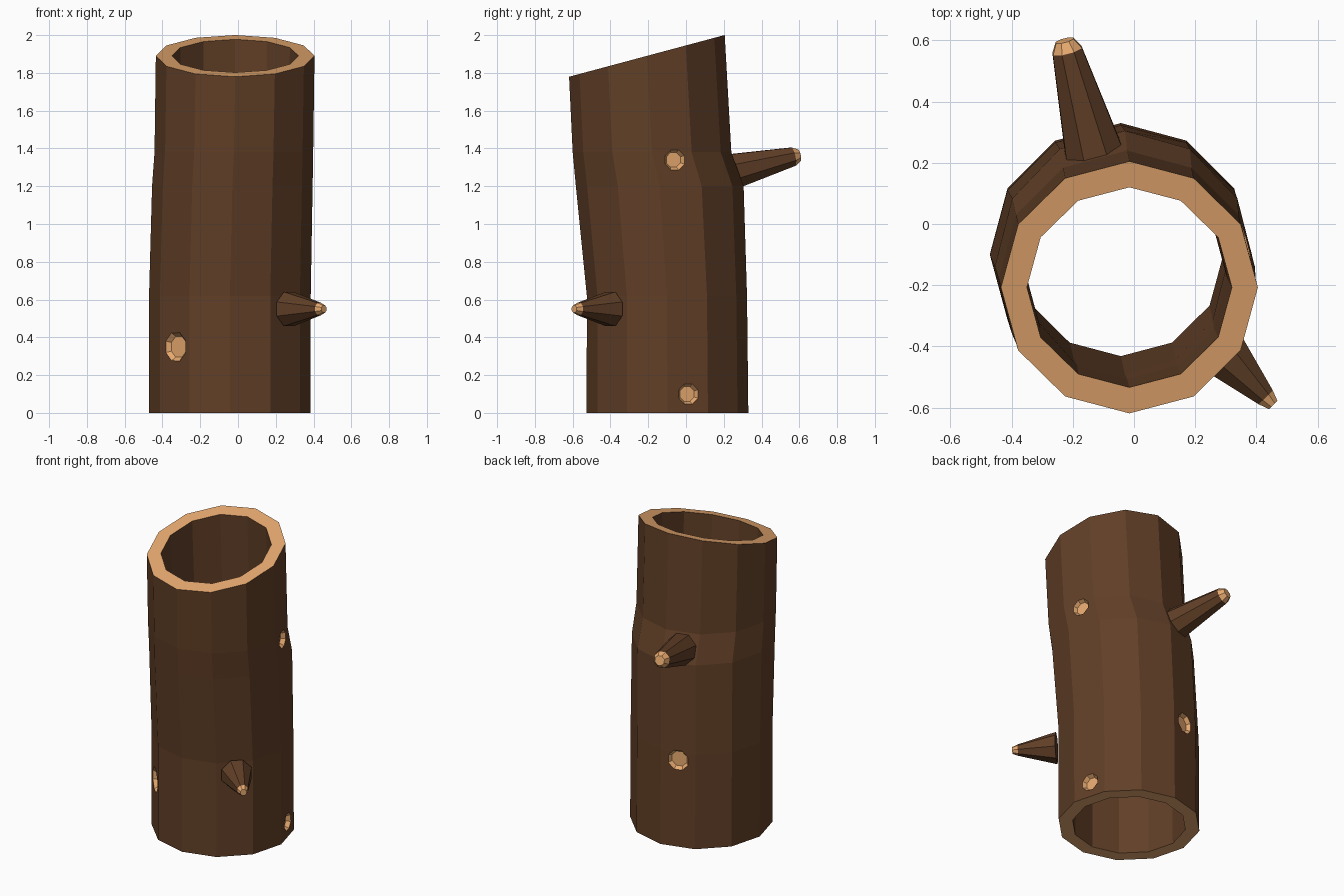
import bpy, bmesh, math
from mathutils import Vector

if "Cube" in bpy.data.objects:
    bpy.data.objects.remove(bpy.data.objects["Cube"])


def material(name, color):
    m = bpy.data.materials.new(name)
    m.diffuse_color = color
    m.use_nodes = True
    m.node_tree.nodes["Principled BSDF"].inputs["Base Color"].default_value = m.diffuse_color
    return m


BARK = material("bark", (0.12, 0.05, 0.02, 1))
WOOD = material("cut_wood", (0.80, 0.40, 0.16, 1))


def finish(bm, name):
    bmesh.ops.recalc_face_normals(bm, faces=bm.faces)
    me = bpy.data.meshes.new(name)
    bm.to_mesh(me)
    bm.free()
    me.materials.append(BARK)
    me.materials.append(WOOD)
    ob = bpy.data.objects.new(name, me)
    bpy.context.collection.objects.link(ob)
    return ob


def bridge(bm, a, b, mat):
    n = len(a)
    for i in range(n):
        j = (i + 1) % n
        bm.faces.new((a[i], a[j], b[j], b[i])).material_index = mat


# Hollow trunk: z, centre x, centre y, radius x, radius y
RINGS = [(0.0, -0.043, -0.098, 0.428, 0.428),
         (0.62, -0.043, -0.101, 0.428, 0.424),
         (1.20, -0.030, -0.139, 0.425, 0.444),
         (1.38, -0.022, -0.180, 0.420, 0.420),
         (2.0, -0.015, -0.207, 0.420, 0.412)]
SIDES = 12
WALL = 0.085


def trunk_ring(bm, ring, inset):
    z, cx, cy, rx, ry = ring
    out = []
    for i in range(SIDES):
        a = 2 * math.pi * i / SIDES
        y = (ry - inset) * math.sin(a)
        h = 1.89 + 0.268 * y if z == 2.0 else z      # slanted top cut
        out.append(bm.verts.new((cx + (rx - inset) * math.cos(a), cy + y, h)))
    return out


bm = bmesh.new()
outer = [trunk_ring(bm, r, 0) for r in RINGS]
inner = [trunk_ring(bm, r, WALL if r[0] in (0.0, 2.0) else WALL + 0.008) for r in RINGS]
for walls in (outer, inner):
    for a, b in zip(walls, walls[1:]):
        bridge(bm, a, b, 0)
bridge(bm, outer[0], inner[0], 1)
bridge(bm, outer[-1], inner[-1], 1)
trunk = finish(bm, "hollow_trunk")


def lathe(name, start, axis, profile, sides, cap_from):
    """Faceted cone stack along an axis; bands from cap_from on are cut wood."""
    axis = Vector(axis).normalized()
    side = axis.cross(Vector((0, 0, 1))).normalized()
    up = side.cross(axis)
    bm = bmesh.new()
    rings = []
    for d, r in profile:
        c = Vector(start) + axis * d
        rings.append([bm.verts.new(c + r * (math.cos(t) * side + math.sin(t) * up))
                      for t in (2 * math.pi * (k + 0.5) / sides for k in range(sides))])
    for i, (a, b) in enumerate(zip(rings, rings[1:])):
        bridge(bm, a, b, 1 if i >= cap_from else 0)
    bm.faces.new(rings[0]).material_index = 1 if cap_from == 0 else 0
    bm.faces.new(rings[-1]).material_index = 1
    return finish(bm, name)


# Branch scars: azimuth, height, trunk centre, surface distance, radius
SCARS = [(226, 0.35, (-0.043, -0.098), 0.419, 0.088),
         (16, 1.34, (-0.024, -0.172), 0.412, 0.062),
         (15.5, 0.10, (-0.043, -0.098), 0.417, 0.062),
         (105, 0.57, (-0.043, -0.100), 0.416, 0.075)]
for i, (az, z, c, dist, r) in enumerate(SCARS):
    a = math.radians(az)
    d = Vector((math.cos(a), math.sin(a), 0))
    cutter = lathe("scar_cutter", Vector((c[0], c[1], z)) + d * dist, d,
                   [(-0.03, r * 0.68), (0.03, r * 1.25)], 8, 0)
    cutter.hide_render = True
    mod = trunk.modifiers.new("scar", "BOOLEAN")
    mod.operation = "DIFFERENCE"
    mod.solver = "EXACT"
    mod.object = cutter
    bpy.context.view_layer.objects.active = trunk
    bpy.ops.object.modifier_apply(modifier=mod.name)
    bpy.data.objects.remove(cutter)


# Broken branch stubs with pale bevelled tips
def stub(name, base, tip, r0, r1):
    axis = Vector(tip) - Vector(base)
    n = axis.length
    lathe(name, base, axis, [(0, r0), (n - 0.035, r1), (n, r1 * 0.6)], 8, 1)


stub("back_branch", (-0.125, 0.21, 1.27), (-0.227, 0.60, 1.365), 0.105, 0.053)
stub("front_branch", (0.27, -0.40, 0.55), (0.455, -0.592, 0.55), 0.098, 0.035)
